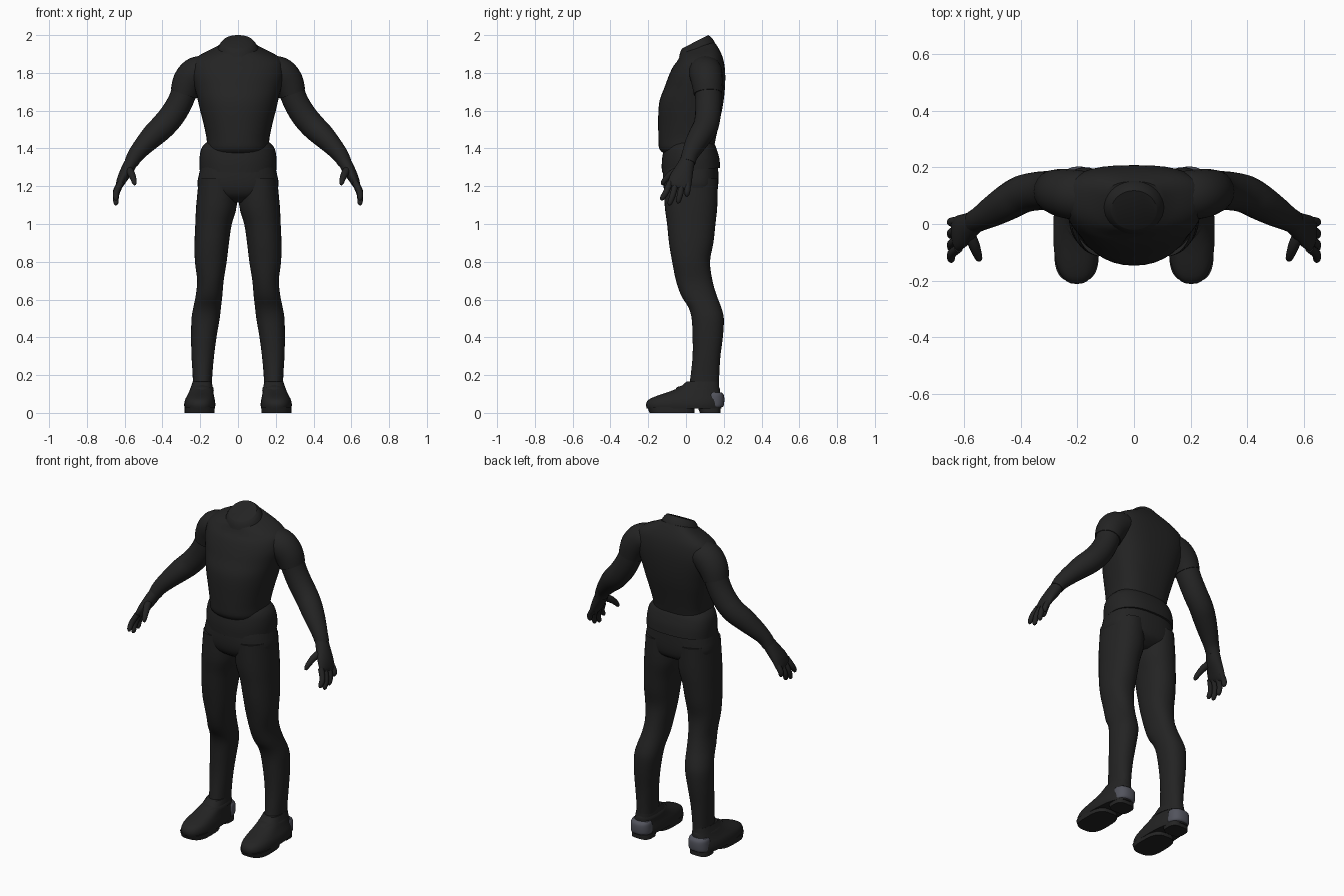
import bpy, bmesh, math
from mathutils import Vector


def material(name, rgb):
    m = bpy.data.materials.new(name)
    m.diffuse_color = (*rgb, 1)
    return m


BLACK = material("charcoal black", (0.017, 0.017, 0.017))
GREY = material("heel grey", (0.085, 0.088, 0.11))


def smooth_path(pts, steps):
    """Catmull-Rom through tuples of any length."""
    out = []
    for i in range(len(pts) - 1):
        p0, p1, p2, p3 = (pts[max(i - 1, 0)], pts[i], pts[i + 1], pts[min(i + 2, len(pts) - 1)])
        for s in range(steps):
            t = s / steps
            out.append(tuple(0.5 * (2 * b + (c - a) * t + (2 * a - 5 * b + 4 * c - d) * t * t
                                    + (3 * b - a - 3 * c + d) * t ** 3)
                             for a, b, c, d in zip(p0, p1, p2, p3)))
    return out + [tuple(pts[-1])]


def skin(name, rings, mat, mirror, angle=45):
    """Join rings of points into one closed capped surface."""
    bm = bmesh.new()
    vr = [[bm.verts.new(p) for p in r] for r in rings]
    n = len(vr[0])
    for a, b in zip(vr, vr[1:]):
        for i in range(n):
            j = (i + 1) % n
            bm.faces.new((a[i], a[j], b[j], b[i]))
    bm.faces.new(vr[0][::-1])
    bm.faces.new(vr[-1])
    bmesh.ops.recalc_face_normals(bm, faces=bm.faces)
    me = bpy.data.meshes.new(name)
    bm.to_mesh(me)
    bm.free()
    me.materials.append(mat)
    ob = bpy.data.objects.new(name, me)
    bpy.context.collection.objects.link(ob)
    if mirror:
        ob.modifiers.new("mirror", 'MIRROR')
    bpy.ops.object.select_all(action='DESELECT')
    ob.select_set(True)
    bpy.context.view_layer.objects.active = ob
    bpy.ops.object.shade_smooth_by_angle(angle=math.radians(angle))
    return ob


def spow(v, e):
    return math.copysign(abs(v) ** e, v)


def stack(name, rows, mat=BLACK, mid=0.4, ef=2.2, eb=2.2, mirror=False, steps=3, n=36):
    """Horizontal slices (z, x_min, x_max, y_front, y_back, tilt); widest at 'mid' of the depth."""
    rings = []
    for z, x0, x1, yf, yb, tilt in smooth_path(rows, steps):
        ym = yb + (yf - yb) * mid
        ring = []
        for i in range(n):
            a = 2 * math.pi * i / n
            c, s = math.cos(a), math.sin(a)
            e = 2 / (eb if s > 0 else ef)
            y = ym + spow(s, e) * ((yb - ym) if s > 0 else (ym - yf))
            tz = tilt * (2 * (y - yf) / (yb - yf) - 1)
            ring.append(((x0 + x1) / 2 + spow(c, e) * (x1 - x0) / 2, y, z + tz))
        rings.append(ring)
    return skin(name, rings, mat, mirror)


def tube(name, rows, steps=4, n=20):
    """Limb along points (x, y, z, radius along y, other radius)."""
    pts = smooth_path(rows, steps)
    rings = []
    for i, p in enumerate(pts):
        t = (Vector(pts[min(i + 1, len(pts) - 1)][:3]) - Vector(pts[max(i - 1, 0)][:3])).normalized()
        u = Vector((0, 1, 0))
        u = (u - t * u.dot(t)).normalized()
        v = t.cross(u)
        rings.append([Vector(p[:3]) + u * (p[3] * math.cos(2 * math.pi * k / n))
                      + v * (p[4] * math.sin(2 * math.pi * k / n)) for k in range(n)])
    return skin(name, rings, BLACK, True, 60)


def sym(rows):
    """Slices centred on x = 0: (z, half width, y_front, y_back, tilt)."""
    return [(z, -w, w, a, b, t) for z, w, a, b, t in rows]


# Shirt body with chest, belly and sloping shoulders
stack("shirt", sym([
    (1.375, 0.15, -0.12, 0.14, 0), (1.40, 0.163, -0.142, 0.147, 0),
    (1.45, 0.166, -0.146, 0.157, 0), (1.52, 0.18, -0.147, 0.172, 0),
    (1.60, 0.20, -0.146, 0.19, 0), (1.66, 0.214, -0.138, 0.20, 0),
    (1.72, 0.23, -0.115, 0.206, 0), (1.78, 0.245, -0.093, 0.208, 0),
    (1.83, 0.245, -0.07, 0.205, 0), (1.868, 0.232, -0.048, 0.196, 0.008),
    (1.897, 0.19, -0.036, 0.182, 0.015), (1.92, 0.135, -0.03, 0.165, 0.022),
    (1.935, 0.10, -0.025, 0.15, 0.028)]), mid=0.42, eb=2.7)

# Collar with slanted neck opening
stack("collar", sym([
    (1.915, 0.112, -0.036, 0.158, 0.028), (1.935, 0.104, -0.032, 0.15, 0.031),
    (1.952, 0.094, -0.027, 0.135, 0.034), (1.965, 0.08, -0.02, 0.118, 0.035)]), mid=0.5, ef=2, eb=2)

# Flared shirt hem below the waist
stack("shirt_hem", sym([
    (1.285, 0.203, -0.128, 0.181, 0.012), (1.34, 0.204, -0.128, 0.176, 0.01),
    (1.39, 0.197, -0.12, 0.163, 0.005), (1.42, 0.18, -0.11, 0.153, 0),
    (1.44, 0.155, -0.09, 0.14, 0)]), mid=0.45, eb=2.5)

# Hips and trouser legs
stack("hips", sym([
    (1.33, 0.19, -0.115, 0.168, 0), (1.27, 0.205, -0.122, 0.171, 0),
    (1.20, 0.214, -0.12, 0.17, 0), (1.15, 0.17, -0.10, 0.155, 0),
    (1.115, 0.06, -0.05, 0.10, 0)]), mid=0.45, ef=2.5, eb=2.5)
stack("trouser_leg", [
    (1.24, 0.01, 0.207, -0.115, 0.168, 0), (1.10, 0.006, 0.221, -0.113, 0.166, 0),
    (1.00, 0.033, 0.226, -0.10, 0.156, 0), (0.90, 0.048, 0.23, -0.09, 0.145, 0),
    (0.80, 0.06, 0.228, -0.073, 0.127, 0), (0.70, 0.076, 0.216, -0.053, 0.14, 0),
    (0.62, 0.083, 0.224, -0.025, 0.163, 0), (0.56, 0.09, 0.236, 0.012, 0.186, 0),
    (0.50, 0.097, 0.246, 0.03, 0.20, 0), (0.40, 0.114, 0.248, 0.035, 0.195, 0),
    (0.30, 0.127, 0.246, 0.035, 0.182, 0), (0.20, 0.136, 0.24, 0.025, 0.176, 0),
    (0.13, 0.138, 0.238, 0.015, 0.174, 0)], mid=0.5, mirror=True)

# Shoes: upper, instep strap, sole pads, grey heel cap
stack("shoe_upper", [
    (0.022, 0.122, 0.282, -0.207, 0.188, 0), (0.045, 0.12, 0.285, -0.212, 0.19, 0),
    (0.07, 0.123, 0.28, -0.198, 0.188, 0), (0.09, 0.127, 0.27, -0.155, 0.184, 0),
    (0.11, 0.13, 0.26, -0.095, 0.18, 0), (0.135, 0.133, 0.25, -0.035, 0.176, 0),
    (0.165, 0.14, 0.24, 0.002, 0.174, 0)], mid=0.55, ef=2.5, eb=2.5, mirror=True)
stack("shoe_strap", [
    (0.118, 0.128, 0.256, -0.058, 0.18, -0.005), (0.132, 0.13, 0.252, -0.046, 0.18, -0.005),
    (0.14, 0.138, 0.243, -0.02, 0.176, -0.005)], mid=0.5, mirror=True, steps=1)
for name, x0, x1, yf, yb in (("front_sole", 0.124, 0.282, -0.205, 0.045),
                             ("heel_sole", 0.135, 0.257, 0.062, 0.182)):
    stack(name, [(0, x0, x1, yf + 0.012, yb, 0), (0.03, x0, x1, yf, yb, 0)],
          mid=0.55, ef=2.8, eb=3.2, mirror=True, steps=1)
stack("heel_cap", [
    (0.03, 0.14, 0.252, 0.125, 0.192, 0), (0.04, 0.134, 0.257, 0.12, 0.2, 0),
    (0.07, 0.133, 0.257, 0.12, 0.203, 0), (0.095, 0.135, 0.255, 0.122, 0.2, 0),
    (0.108, 0.142, 0.248, 0.13, 0.188, 0)], GREY, mid=0.75, ef=3, eb=2.4, mirror=True)

# Sleeves and arms
tube("sleeve", [
    (0.13, 0.10, 1.835, 0.06, 0.055), (0.175, 0.10, 1.82, 0.085, 0.075),
    (0.225, 0.105, 1.795, 0.088, 0.087), (0.263, 0.112, 1.75, 0.083, 0.084),
    (0.287, 0.116, 1.69, 0.075, 0.072)])
tube("arm", [
    (0.265, 0.115, 1.76, 0.07, 0.07), (0.30, 0.118, 1.66, 0.069, 0.067),
    (0.345, 0.116, 1.58, 0.068, 0.068), (0.395, 0.105, 1.52, 0.067, 0.067),
    (0.445, 0.078, 1.472, 0.064, 0.063), (0.50, 0.045, 1.415, 0.055, 0.052),
    (0.542, 0.02, 1.365, 0.044, 0.043), (0.565, 0.008, 1.325, 0.042, 0.037)])

# Hands: palm, four fingers and thumb
tube("palm", [
    (0.555, 0.012, 1.345, 0.038, 0.034), (0.582, -0.007, 1.295, 0.048, 0.034),
    (0.61, -0.026, 1.245, 0.06, 0.028), (0.628, -0.036, 1.205, 0.062, 0.02),
    (0.634, -0.04, 1.19, 0.05, 0.011)])
for i, (ky, ty, tz) in enumerate(((-0.085, -0.125, 1.125), (-0.053, -0.085, 1.10),
                                  (-0.02, -0.04, 1.11), (0.01, 0.005, 1.145))):
    tube(f"finger_{i + 1}", [
        (0.62, ky, 1.22, 0.016, 0.017), (0.644, (ky + ty) / 2, (1.215 + tz) / 2, 0.016, 0.016),
        (0.646, ty, tz + 0.012, 0.013, 0.013), (0.643, ty - 0.002, tz, 0.005, 0.005)], n=12)
tube("thumb", [
    (0.588, -0.02, 1.295, 0.02, 0.022), (0.567, -0.07, 1.27, 0.02, 0.02),
    (0.554, -0.105, 1.24, 0.016, 0.016), (0.548, -0.122, 1.218, 0.012, 0.012),
    (0.546, -0.128, 1.207, 0.005, 0.005)], n=12)
